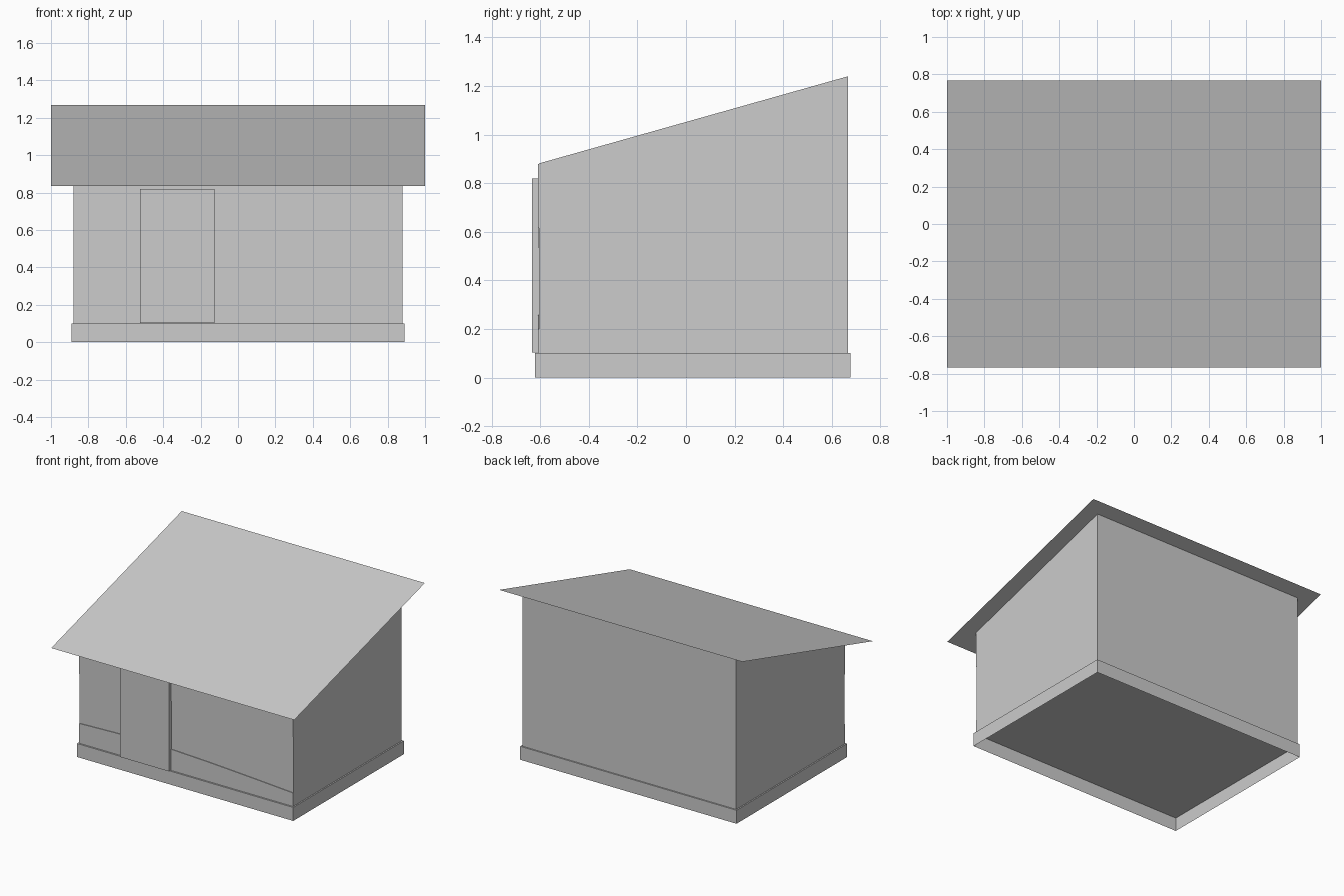
import bpy

if "Cube" in bpy.data.objects:
    bpy.data.objects.remove(bpy.data.objects["Cube"])

grey = bpy.data.materials.new("plain grey")
grey.diffuse_color = (0.604, 0.604, 0.604, 1)
grey.use_nodes = True
grey.node_tree.nodes["Principled BSDF"].inputs["Base Color"].default_value = grey.diffuse_color

FRONT, BACK, HALF = -0.61, 0.667, 0.88   # wall extents
STEP = 0.005                              # thickness of the front panels


def roof_z(y):
    """Height of the sloping roof plane."""
    return 0.88 + (y - FRONT) * 0.282


def mesh_object(name, verts, faces):
    mesh = bpy.data.meshes.new(name)
    mesh.from_pydata(verts, [], faces)
    mesh.materials.append(grey)
    obj = bpy.data.objects.new(name, mesh)
    bpy.context.collection.objects.link(obj)
    return obj


def box(name, x0, x1, y0, y1, z0, z1_front, z1_back, top=True, bottom=True):
    """Box with a level base and a top that may slope from front to back."""
    ring = [(x0, y0), (x1, y0), (x1, y1), (x0, y1)]
    verts = [(x, y, z0) for x, y in ring]
    verts += [(x, y, z1_front if y == y0 else z1_back) for x, y in ring]
    faces = [(i, (i + 1) % 4, (i + 1) % 4 + 4, i + 4) for i in range(4)]
    if top:
        faces.append((4, 5, 6, 7))
    if bottom:
        faces.append((3, 2, 1, 0))
    return mesh_object(name, verts, faces)


def front_panel(name, outline):
    """Thin plate on the front wall from an anticlockwise (x, z) outline."""
    n = len(outline)
    verts = [(x, FRONT, z) for x, z in outline]
    verts += [(x, FRONT + STEP, z) for x, z in outline]
    faces = [tuple(range(n))]
    faces += [(i, i + n, (i + 1) % n + n, (i + 1) % n) for i in range(n)]
    return mesh_object(name, verts, faces)


# Skirt around the foot, open underneath, its top being the floor
box("plinth", -0.89, 0.89, -0.622, 0.677, 0, 0.1, 0.1, bottom=False)

# Walls, closed above by the roof and below by the floor
wall_front = FRONT + STEP
box("walls", -HALF, HALF, wall_front, BACK, 0.1,
    roof_z(wall_front), roof_z(BACK), top=False, bottom=False)

# Upper front panel with a small notch hanging from its lower edge
front_panel("upper_panel", [
    (-HALF, 0.615), (0.15, 0.615), (0.15, 0.535), (0.24, 0.535),
    (0.24, 0.615), (HALF, 0.615), (HALF, 0.88), (-HALF, 0.88)])

# Lower front panel with a gently curved upper edge
front_panel("lower_panel", [
    (-HALF, 0.1), (HALF, 0.1), (HALF, 0.2), (0.55, 0.222), (0.2, 0.243),
    (-0.12, 0.257), (-0.5, 0.259), (-HALF, 0.247)])

# Door slab
box("door", -0.525, -0.125, -0.635, wall_front, 0.102, 0.82, 0.82)

# Single sheet roof
mesh_object("roof", [(x, y, roof_z(y)) for x, y in
                     ((-1, -0.767), (1, -0.767), (1, 0.767), (-1, 0.767))],
            [(0, 1, 2, 3)])
